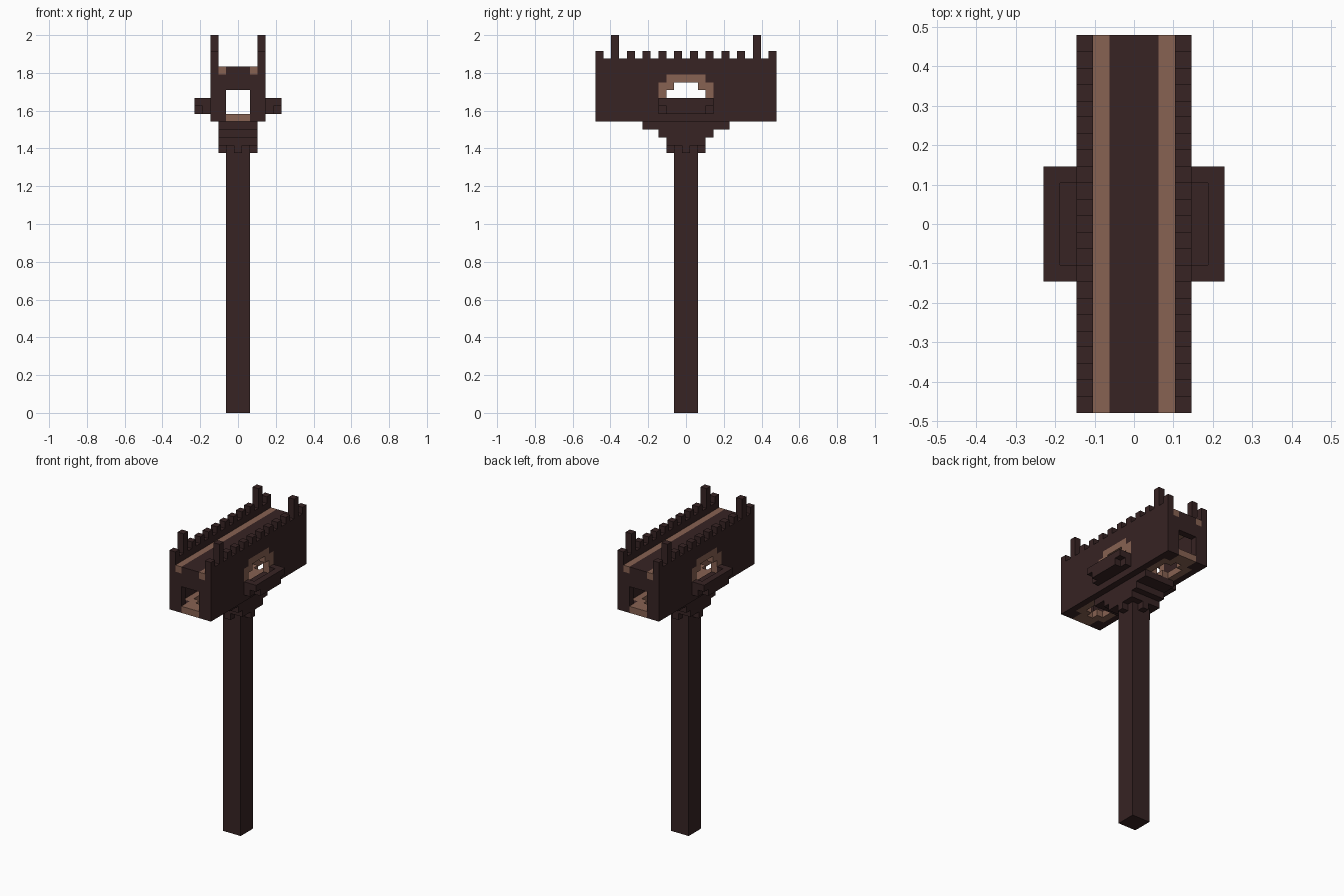
import bpy
import bmesh
from mathutils import Vector

if "Cube" in bpy.data.objects:
    bpy.data.objects.remove(bpy.data.objects["Cube"], do_unlink=True)

UNIT = 1 / 24  # edge of one block


def make_material(name, color):
    mat = bpy.data.materials.new(name)
    mat.use_nodes = True
    mat.diffuse_color = color
    mat.node_tree.nodes["Principled BSDF"].inputs["Base Color"].default_value = color
    return mat


dark_wood = make_material("dark wood", (0.038, 0.017, 0.017, 1))
tan_wood = make_material("tan wood", (0.245, 0.122, 0.084, 1))

cells = {}  # block position -> part name


def fill(part, xs, ys, zs):
    """Fill an inclusive range of blocks; part None carves them away."""
    for x in range(xs[0], xs[1] + 1):
        for y in range(ys[0], ys[1] + 1):
            for z in range(zs[0], zs[1] + 1):
                if part:
                    cells[x, y, z] = part
                else:
                    cells.pop((x, y, z), None)


def sym(n):
    return (-n, n)


def at(n):
    return (n, n)


# Post and the stepped bracket on top of it
fill("post", sym(1), sym(1), (0, 33))
fill("bracket", sym(2), at(0), at(33))
fill("bracket", at(0), sym(2), at(33))
fill("post", sym(1), sym(1), at(33))
for z, half in ((34, 2), (35, 3), (36, 5)):
    fill("bracket", sym(2), sym(half), at(z))

# Long hall, hollow inside, with raised side walls
fill("hall_walls", sym(3), sym(11), (37, 44))
fill(None, sym(2), sym(11), at(44))
fill(None, sym(2), sym(10), (38, 42))
fill("roof", sym(1), sym(11), at(43))
for x in (-2, 2):
    fill("roof_trim", at(x), sym(11), at(43))

# Doorways at both ends, tan floor with drop holes
fill("floor", sym(1), sym(11), at(37))
for s in (-1, 1):
    fill(None, sym(1), at(11 * s), (38, 40))
    for x in (-2, 2):
        fill("floor", at(x), sorted((6 * s, 9 * s)), at(37))
    fill(None, sym(1), sorted((6 * s, 8 * s)), at(37))
    fill(None, at(0), sorted((5 * s, 9 * s)), at(37))

for s in (-1, 1):
    # Arched side window with tan frame
    wall = at(3 * s)
    fill("window_frame", wall, sym(3), (39, 41))
    fill("window_frame", wall, sym(2), at(42))
    fill(None, wall, sym(2), (39, 40))
    fill(None, wall, sym(1), at(41))

    # Balcony with parapet
    fill("balcony", sorted((4 * s, 5 * s)), sym(3), (38, 39))
    fill(None, at(4 * s), sym(2), at(39))
    for y in (-3, 3):
        fill(None, at(5 * s), at(y), at(38))

    # Battlements and tall corner posts
    for y in range(-11, 12, 2):
        fill("battlements", wall, at(y), (45, 47 if abs(y) == 9 else 45))


def build(part, mat):
    """Skin the exposed sides of every block in one part."""
    bm = bmesh.new()
    for pos, owner in cells.items():
        if owner != part:
            continue
        center = Vector(pos) + Vector((0, 0, 0.5))
        for axis in range(3):
            for sign in (-1, 1):
                normal = Vector((0, 0, 0))
                normal[axis] = sign
                if tuple(int(a + b) for a, b in zip(pos, normal)) in cells:
                    continue
                u = Vector((0, 0, 0))
                u[(axis + 1) % 3] = 0.5
                v = normal.cross(u)
                mid = center + normal / 2
                corners = (mid - u - v, mid + u - v, mid + u + v, mid - u + v)
                bm.faces.new([bm.verts.new(c * UNIT) for c in corners])
    bmesh.ops.remove_doubles(bm, verts=bm.verts, dist=UNIT / 100)
    bmesh.ops.dissolve_limit(bm, angle_limit=0.01, verts=bm.verts, edges=bm.edges)
    mesh = bpy.data.meshes.new(part)
    bm.to_mesh(mesh)
    bm.free()
    mesh.materials.append(mat)
    bpy.context.collection.objects.link(bpy.data.objects.new(part, mesh))


for part in ("post", "bracket", "hall_walls", "roof", "balcony", "battlements"):
    build(part, dark_wood)
for part in ("roof_trim", "floor", "window_frame"):
    build(part, tan_wood)
